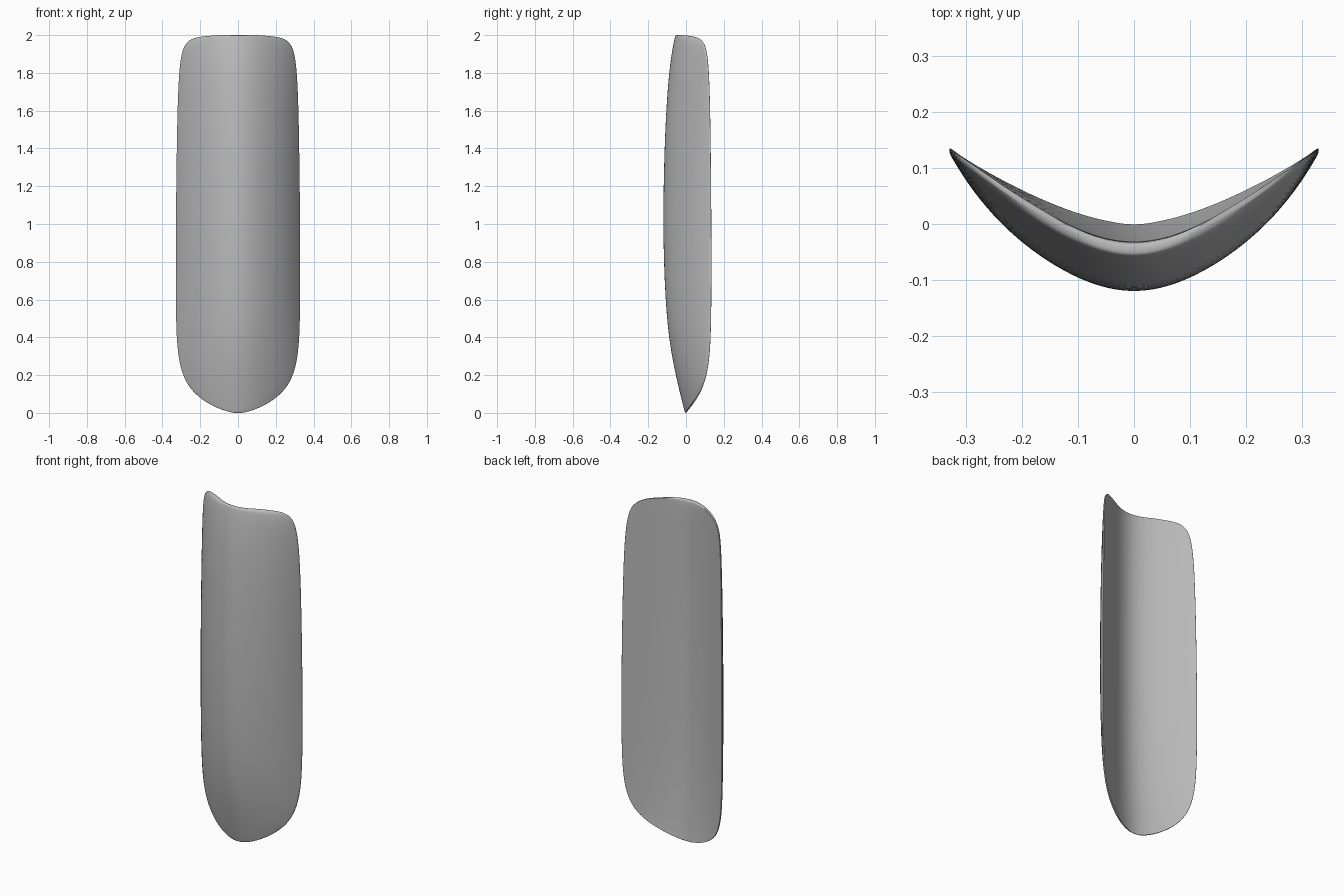
import bpy, math

cube = bpy.data.objects.get("Cube")
if cube:
    bpy.data.objects.remove(cube, do_unlink=True)

# Shell rows from bottom to top: height, half width, back centre y, thickness
ROWS = [
    (0.0, 0.02, 0.0, 0.004), (0.01, 0.07, -0.001, 0.007), (0.04, 0.145, -0.004, 0.012),
    (0.1, 0.232, -0.01, 0.022), (0.18, 0.288, -0.016, 0.036), (0.3, 0.32, -0.024, 0.054),
    (0.5, 0.33, -0.033, 0.075), (0.9, 0.33, -0.04, 0.086), (1.3, 0.326, -0.04, 0.081),
    (1.6, 0.321, -0.038, 0.071), (1.8, 0.313, -0.036, 0.057), (1.9, 0.3, -0.034, 0.045),
    (1.95, 0.283, -0.034, 0.036), (1.98, 0.25, -0.034, 0.029), (1.993, 0.2, -0.035, 0.024),
    (2.0, 0.1, -0.037, 0.018),
]
COLUMNS = 16
BEND = 0.15


def back_y(x, centre):
    """Rounded V section: shallow at the foot, deeper at the top."""
    slope = (0.122 - centre) / 0.194
    return centre + slope * (math.hypot(x, BEND) - BEND)


def row_loop(z, width, centre, thick):
    """Closed section: across the back, then back across the front."""
    xs = [math.sin(math.pi * (i / COLUMNS - 0.5)) for i in range(COLUMNS + 1)]
    edge = min(0.01, thick)
    back = [(u * width, back_y(u * width, centre), z) for u in xs]
    front = []
    for u in reversed(xs):
        depth = edge + (thick - edge) * (1 - abs(u) ** 5)
        front.append((u * width, back_y(u * width, centre) - depth, z))
    return back + front


# Loft the rows into one closed shell
loops = [row_loop(*row) for row in ROWS]
n = len(loops[0])
verts = [p for loop in loops for p in loop]
faces = []
for r in range(len(loops) - 1):
    for i in range(n):
        j = (i + 1) % n
        faces.append((r * n + j, r * n + i, (r + 1) * n + i, (r + 1) * n + j))

# Close both ends with strips of quads
for start, flip in ((0, False), ((len(loops) - 1) * n, True)):
    for i in range(COLUMNS):
        quad = [start + i, start + i + 1, start + n - 2 - i, start + n - 1 - i]
        faces.append(quad[::-1] if flip else quad)

mesh = bpy.data.meshes.new("curved_shell")
mesh.from_pydata(verts, [], faces)
mesh.update()
shell = bpy.data.objects.new("curved_shell", mesh)
bpy.context.collection.objects.link(shell)

# Consistent outward normals
import bmesh
bm = bmesh.new()
bm.from_mesh(mesh)
bmesh.ops.recalc_face_normals(bm, faces=bm.faces)
bm.to_mesh(mesh)
bm.free()

# Smooth surface
mesh.shade_smooth()
sub = shell.modifiers.new("smooth", "SUBSURF")
sub.levels = sub.render_levels = 2

# Plain grey
grey = bpy.data.materials.new("plain_grey")
grey.use_nodes = True
colour = (0.5, 0.5, 0.5, 1)
grey.diffuse_color = colour
grey.node_tree.nodes["Principled BSDF"].inputs["Base Color"].default_value = colour
mesh.materials.append(grey)
